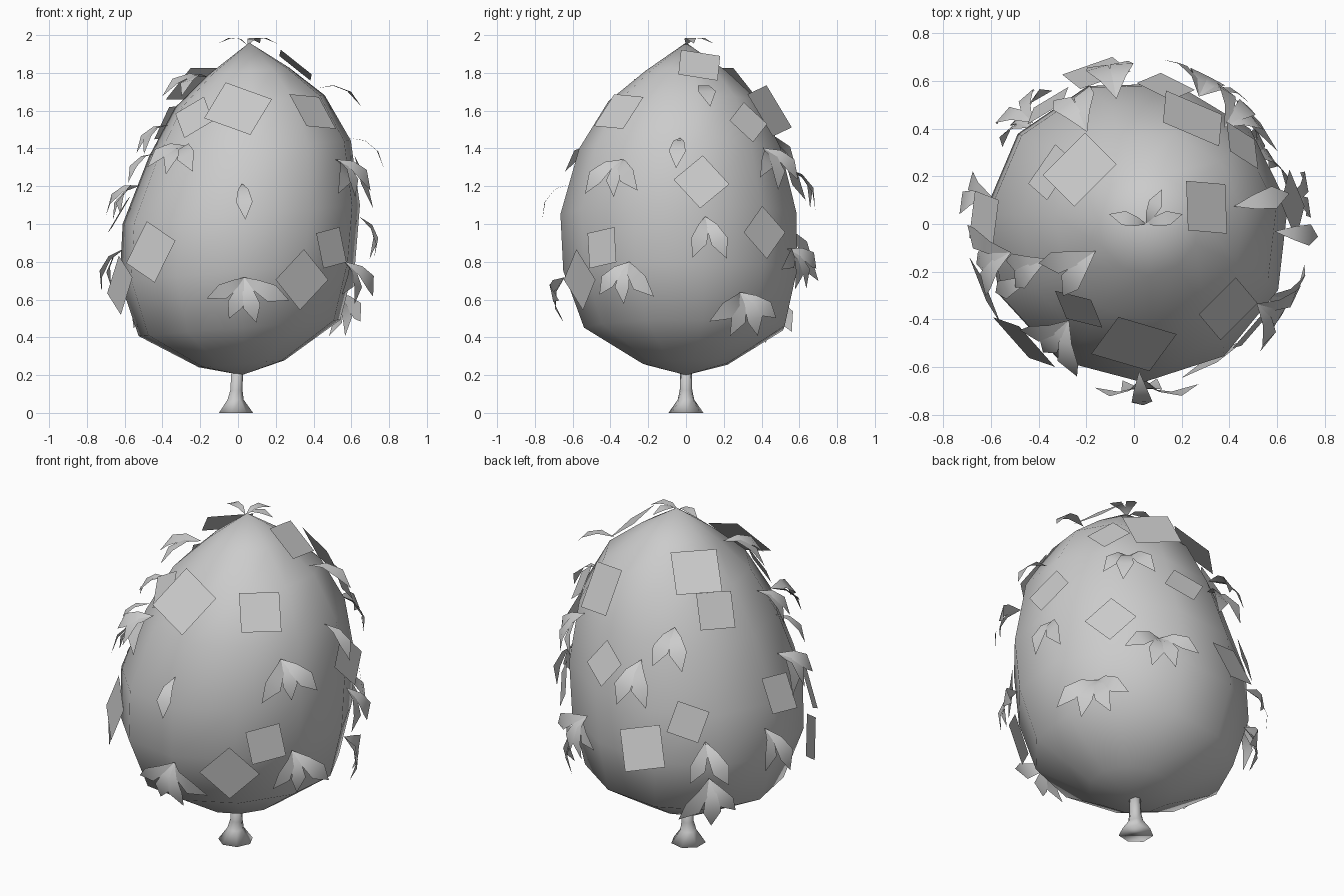
import bpy
import bmesh
import random
from math import sin, cos, tau, radians
from mathutils import Vector
from mathutils.bvhtree import BVHTree

random.seed(4)
cube = bpy.data.objects.get("Cube")
if cube:
    bpy.data.objects.remove(cube, do_unlink=True)

grey = bpy.data.materials.new("plain grey")
grey.use_nodes = True
colour = (0.6, 0.6, 0.6, 1)
grey.diffuse_color = colour
grey.node_tree.nodes["Principled BSDF"].inputs["Base Color"].default_value = colour
UP = Vector((0, 0, 1))


def finish(bm, name):
    """Turn a bmesh into a named, smooth grey object."""
    mesh = bpy.data.meshes.new(name)
    bm.to_mesh(mesh)
    bm.free()
    mesh.materials.append(grey)
    obj = bpy.data.objects.new(name, mesh)
    bpy.context.collection.objects.link(obj)
    for polygon in mesh.polygons:
        polygon.use_smooth = True


def loft(bm, rings, sides, turn=0.0, slope=0.0):
    """Skin stacked rings given as (height, radius, centre x, centre y)."""
    loops = []
    for height, radius, cx, cy in rings:
        angles = [tau * (i + turn) / sides for i in range(sides)]
        loops.append([bm.verts.new((cx + radius * cos(a), cy + radius * sin(a),
                                    height + slope * radius * cos(a))) for a in angles])
    for low, high in zip(loops, loops[1:]):
        for i in range(sides):
            j = (i + 1) % sides
            bm.faces.new((low[i], low[j], high[j], high[i]))
    bm.faces.new(loops[0][::-1])
    bm.faces.new(loops[-1])
    bmesh.ops.remove_doubles(bm, verts=bm.verts, dist=0.0005)


# Egg-shaped crown, rising slightly to one side
crown_rings = [
    (0.2, 0, 0.02, 0), (0.26, 0.23, 0.02, 0), (0.45, 0.54, 0.01, 0),
    (0.75, 0.63, 0, -0.02), (1.05, 0.635, 0.02, -0.03), (1.4, 0.54, 0.065, -0.025),
    (1.65, 0.4, 0.065, -0.01), (1.81, 0.215, 0.06, 0), (1.96, 0, 0.06, 0),
]
bm = bmesh.new()
loft(bm, crown_rings, 11, 0.3, 0.08)
surface = BVHTree.FromBMesh(bm)
finish(bm, "leafy_crown")

# Trunk with a flared foot
bm = bmesh.new()
loft(bm, [(0, 0.095, -0.015, 0), (0.07, 0.045, -0.015, 0),
          (0.12, 0.034, -0.01, 0), (0.24, 0.032, -0.005, 0)], 7)
finish(bm, "trunk")


def crown_frame(azimuth, height, upturn):
    """Point on the crown with its outward, sideways and upward directions."""
    a = radians(azimuth)
    out = Vector((cos(a), sin(a), 0))
    point, normal, _, _ = surface.ray_cast(out * 2 + UP * height, -out)
    if normal.dot(out) < 0:
        normal = -normal
    normal = (out * normal.xy.length + UP * (normal.z + upturn)).normalized()
    side = UP.cross(normal).normalized()
    return point, normal, side, normal.cross(side)


# Square foliage cards: azimuth, height, size, roll, upturn, lift
cards = [
    (227, 0.84, 0.25, -25, 0.2, 0.06), (301, 0.71, 0.23, 45, 0.2, 0.04),
    (318, 0.87, 0.19, 10, 0.2, 0.04), (270, 1.56, 0.27, -25, 0.2, 0.08),
    (237, 1.55, 0.18, 35, 0, 0.03), (318, 1.57, 0.22, -5, 0.2, 0.04),
    (204, 0.67, 0.23, -30, 0.4, 0.07), (13, 1.81, 0.21, -14, 0, 0.04),
    (7, 1.21, 0.21, 40, 0.2, 0.04), (39, 0.95, 0.2, 45, 0.2, 0.04),
    (36, 1.52, 0.17, 40, 0, 0.04), (61, 1.57, 0.26, 12, 0.05, 0.06),
    (135, 1.69, 0.25, 0, 0.1, 0.07), (148, 1.52, 0.2, -5, 0.1, 0.04),
    (77, 1.22, 0.18, -30, 0.2, 0.04), (104, 0.81, 0.23, 15, 0.35, 0.06),
    (126, 0.98, 0.18, -20, 0.2, 0.04), (178, 1.03, 0.2, -10, 0.2, 0.04),
]
bm = bmesh.new()
for azimuth, height, size, roll, upturn, lift in cards:
    point, normal, side, rise = crown_frame(azimuth, height, upturn)
    r = radians(roll)
    u = (side * cos(r) + rise * sin(r)) * size / 2
    v = (rise * cos(r) - side * sin(r)) * size / 2
    centre = point + normal * lift
    bm.faces.new([bm.verts.new(centre + u * i + v * j)
                  for i, j in ((-1, -1), (1, -1), (1, 1), (-1, 1))])
finish(bm, "square_leaf_cards")


def leaf(bm, base, along, normal, length):
    """Pointed leaf arching out from its base and drooping at the tip."""
    across = along.cross(normal).normalized()

    def at(forward, width, lift):
        return bm.verts.new(base + (along * forward + across * width + normal * lift) * length)

    start, tip = at(0, 0, 0.04), at(1, 0, 0.3)
    a, b = at(0.25, 0.12, 0.3), at(0.25, -0.12, 0.3)
    c, d = at(0.6, 0.19, 0.4), at(0.6, -0.19, 0.4)
    bm.faces.new((start, b, a))
    bm.faces.new((a, b, d, c))
    bm.faces.new((c, d, tip))


# Drooping leaf sprigs: azimuth, height, number of leaves
sprigs = [
    (273, 0.72, 4), (272, 1.21, 1), (236, 1.41, 3), (193, 1.2, 3),
    (327, 1.34, 3), (332, 0.8, 3), (9, 1.04, 2), (30, 0.64, 4),
    (47, 1.4, 3), (63, 0.87, 4), (215, 1.77, 2), (202, 1.52, 2),
    (10, 1.71, 1), (357, 1.45, 1), (117, 1.46, 2), (98, 1.29, 2),
    (135, 0.86, 2), (137, 0.64, 3), (169, 0.87, 2), (207, 1.37, 1),
]
bm = bmesh.new()
for azimuth, height, count in sprigs:
    point, normal, side, rise = crown_frame(azimuth, height, 0.1)
    for k in range(count):
        fan = (k - (count - 1) / 2) * 0.7 + random.uniform(-0.1, 0.1)
        along = side * sin(fan) - rise * cos(fan)
        leaf(bm, point, along, normal, random.uniform(0.22, 0.27))

# Sprig at the tip
tip = Vector((0.05, 0, 1.94))
for a in (15, 65, 165):
    out = Vector((cos(radians(a)), sin(radians(a)), -0.2))
    leaf(bm, tip, out, UP, 0.16)
finish(bm, "drooping_leaf_sprigs")
